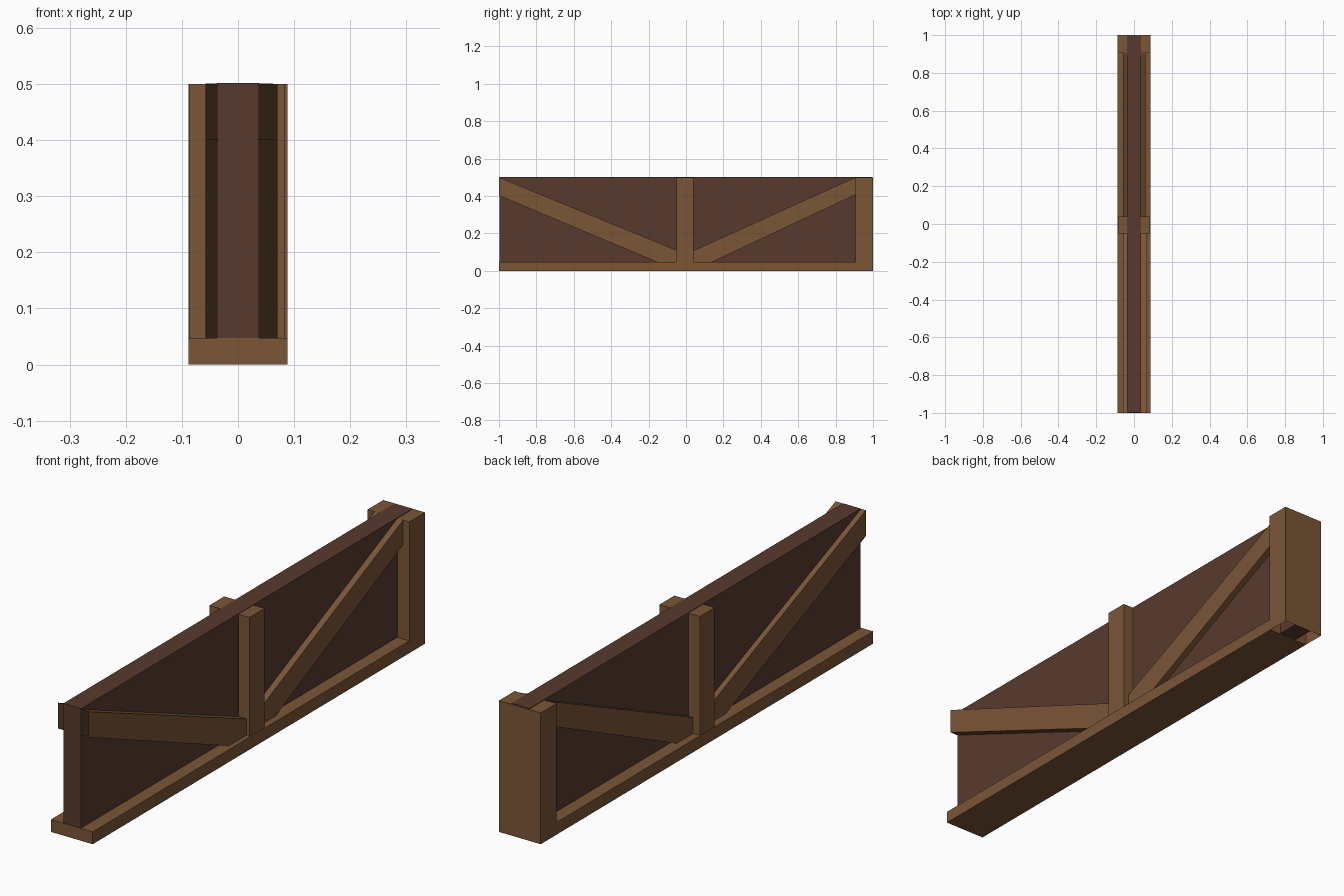
import bpy, bmesh

if "Cube" in bpy.data.objects:
    bpy.data.objects.remove(bpy.data.objects["Cube"])


def material(name, rgb):
    m = bpy.data.materials.new(name)
    m.diffuse_color = (*rgb, 1)
    m.use_nodes = True
    m.node_tree.nodes["Principled BSDF"].inputs["Base Color"].default_value = m.diffuse_color
    return m


wood = material("light_wood", (0.195, 0.093, 0.037))
dark = material("dark_wood", (0.098, 0.042, 0.027))


def prism(name, profile, x0, x1, mat, open_dir=None):
    """Extrude a (y, z) profile along x; faces pointing along open_dir are left open."""
    bm = bmesh.new()
    face = bm.faces.new([bm.verts.new((x0, y, z)) for y, z in profile])
    new = bmesh.ops.extrude_face_region(bm, geom=[face])["geom"]
    bmesh.ops.translate(bm, vec=(x1 - x0, 0, 0),
                        verts=[v for v in new if isinstance(v, bmesh.types.BMVert)])
    bmesh.ops.recalc_face_normals(bm, faces=bm.faces)
    bm.normal_update()
    if open_dir:
        gone = [f for f in bm.faces
                if f.normal.y * open_dir[0] + f.normal.z * open_dir[1] > 0.99]
        bmesh.ops.delete(bm, geom=gone, context="FACES")
    me = bpy.data.meshes.new(name)
    bm.to_mesh(me)
    bm.free()
    me.materials.append(mat)
    ob = bpy.data.objects.new(name, me)
    bpy.context.collection.objects.link(ob)
    return ob


def rect(y0, y1, z0, z1):
    return [(y0, z0), (y1, z0), (y1, z1), (y0, z1)]


# Wall panel, base rail and end post (hollow underneath)
prism("wall_panel", rect(-0.998, 0.996, 0.003, 0.502), -0.0375, 0.0375, dark)
prism("base_rail", rect(-1, 0.91, 0, 0.047), -0.088, 0.088, wood)
prism("end_post", rect(0.905, 1, 0, 0.5), -0.088, 0.088, wood, (0, -1))

# Middle post through the panel
prism("middle_post", rect(-0.05, 0.04, 0.04, 0.5), -0.086, 0.084, wood)

# Diagonal braces on both faces; the front ones have open outer ends
front = [(-1, 0.5), (-1, 0.402), (-0.15, 0.045), (-0.045, 0.045), (-0.045, 0.108)]
back = [(0.908, 0.501), (0.908, 0.408), (0.135, 0.045), (0.035, 0.045), (0.035, 0.106)]
for side, s, x_front, x_back in (("right", 1, 0.07, 0.062), ("left", -1, 0.058, 0.058)):
    prism("front_brace_" + side, front, s * 0.036, s * x_front, wood, (-1, 0))
    prism("back_brace_" + side, back, s * 0.036, s * x_back, wood)
